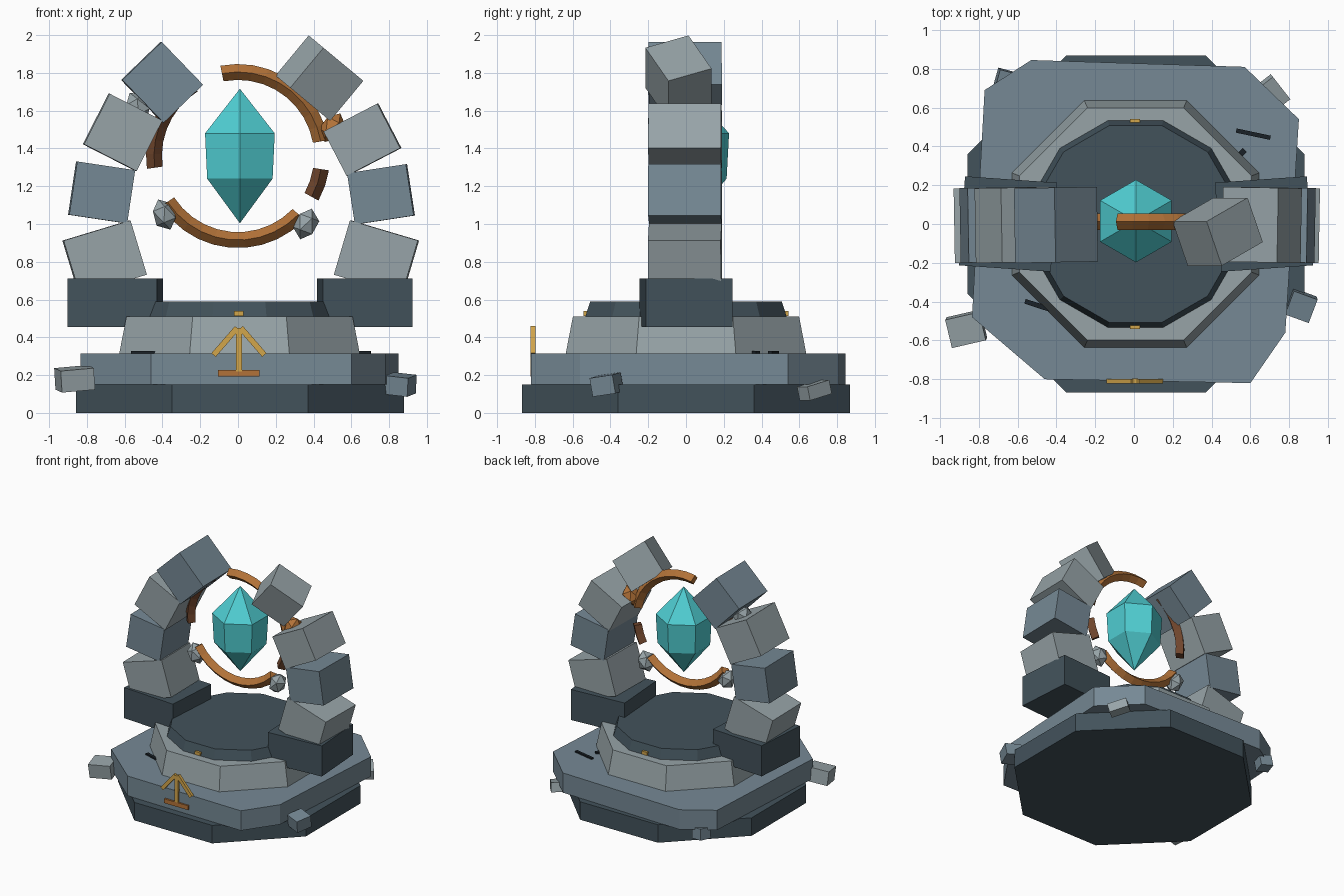
import bpy
from math import sin, cos, pi, radians
from mathutils import Matrix, Vector, Euler

if "Cube" in bpy.data.objects:
    bpy.data.objects.remove(bpy.data.objects["Cube"])


def material(name, rgb):
    m = bpy.data.materials.new(name)
    m.diffuse_color = (*rgb, 1)
    m.use_nodes = True
    m.node_tree.nodes["Principled BSDF"].inputs["Base Color"].default_value = m.diffuse_color
    return m


DARK = material("dark_slate", (.055, .085, .105))
MID = material("blue_stone", (.18, .25, .30))
LIGHT = material("pale_stone", (.31, .37, .39))
TEAL = material("teal_crystal", (.08, .62, .65))
COPPER = material("copper", (.45, .17, .04))
BROWN = material("old_copper", (.16, .06, .025))
GOLD = material("gold", (.65, .38, .07))
BLACK = material("crack_black", (.01, .015, .02))


def mesh(name, verts, faces, mat):
    me = bpy.data.meshes.new(name)
    me.from_pydata(verts, [], faces)
    me.materials.append(mat)
    ob = bpy.data.objects.new(name, me)
    bpy.context.collection.objects.link(ob)
    return ob


def loft(name, rings, mat):
    """Skin a stack of rings with equal point counts and cap both ends."""
    n = len(rings[0])
    faces = [tuple(reversed(range(n)))]
    for k in range(len(rings) - 1):
        for i in range(n):
            j = (i + 1) % n
            faces.append((k*n + i, k*n + j, k*n + n + j, k*n + n + i))
    faces.append(tuple(range((len(rings) - 1) * n, len(rings) * n)))
    return mesh(name, [p for r in rings for p in r], faces, mat)


def ngon(n, r, z, turn=0.0, cx=0.0, cy=0.0):
    return [(cx + r*cos(2*pi*i/n + turn), cy + r*sin(2*pi*i/n + turn), z) for i in range(n)]


def box(name, loc, size, rot, mat):
    """Box with rotation in degrees (Euler) or a 3x3 matrix."""
    r = rot if isinstance(rot, Matrix) else Euler([radians(a) for a in rot]).to_matrix()
    ring = [(-.5, -.5), (.5, -.5), (.5, .5), (-.5, .5)]
    rings = [[Vector(loc) + r @ Vector((x*size[0], y*size[1], z*size[2])) for x, y in ring]
             for z in (-.5, .5)]
    return loft(name, rings, mat)


def arc(name, a0, a1, mat, cz=1.36, r=.445, t=.042):
    """Diamond-section piece of the ring, angles in degrees."""
    steps = max(2, round((a1 - a0) / 10))
    rings = []
    for s in range(steps + 1):
        a = radians(a0 + (a1 - a0) * s / steps)
        rings.append([((r + dr)*cos(a), .012 + dy, cz + (r + dr)*sin(a))
                      for dr, dy in ((t, 0), (0, t), (-t, 0), (0, -t))])
    return loft(name, rings, mat)


# stepped base
loft("base_step", [ngon(8, .94, z, pi/8, .01) for z in (0, .15)], DARK)
slab = [(-.53, .845), (-.77, .69), (-.835, -.48), (-.46, -.80),
        (.60, -.82), (.78, -.56), (.85, .54), (.57, .81)]
loft("worn_slab", [[(x, y, z) for x, y in slab] for z in (.15, .315)], MID)
loft("collar", [ngon(8, .69, .31, pi/8, .008), ngon(8, .648, .51, pi/8, .008)], LIGHT)
loft("dais", [ngon(12, .555, .50, pi/12, .008), ngon(12, .525, .59, pi/12, .008)], DARK)

# plinths under both sides of the arch
for s, cx in ((-1, -.65), (1, .67)):
    box("arch_plinth", (cx, 0, .583), (.475, .46, .255), (0, 0, 4*s), DARK)

# arch stones: centre x, z, width, height, lean
stones = [(-.706, .822, .37, .30, 16.8), (-.722, 1.167, .31, .285, -8.5),
          (-.611, 1.485, .313, .30, -27), (-.402, 1.75, .315, .29, -46),
          (.733, .822, .375, .30, -16.5), (.757, 1.157, .315, .275, 8.7),
          (.659, 1.446, .32, .265, 27.4)]
for i, (x, z, w, h, lean) in enumerate(stones):
    box("arch_stone", (x, -.005, z), (w, .385, h), (0, -lean, 1 if x < 0 else -1),
        MID if i in (1, 3, 5) else LIGHT)

# slipped top stone, twisted about its own length
u, n, y = Vector((.64, 0, .77)), Vector((.77, 0, -.64)), Vector((0, 1, 0))
t = radians(24)
axes = Matrix((u, y*cos(t) - n*sin(t), -(n*cos(t) + y*sin(t)))).transposed()
box("slipped_stone", (.431, -.04, 1.772), (.275, .25, .30), axes, LIGHT)

# floating crystal
loft("crystal", [ngon(6, .001, 1.005, pi/6, .01, .015), ngon(6, .20, 1.24, pi/6, .01, .015),
                 ngon(6, .213, 1.48, pi/6, .01, .015), ngon(6, .001, 1.715, pi/6, .01, .015)], TEAL)

# broken ring
arc("ring_bottom", 213, 316, COPPER)
arc("ring_top", 10, 101, COPPER)
arc("ring_left", 122, 188, BROWN)
arc("ring_right", -29, -9, BROWN)

# faceted knobs on the ring breaks
for x, z, mat in ((-.39, 1.05, LIGHT), (.36, 1.0, LIGHT), (-.53, 1.62, LIGHT), (.50, 1.51, COPPER)):
    bpy.ops.mesh.primitive_ico_sphere_add(subdivisions=1, radius=.08, location=(x, .01, z),
                                          rotation=(0, x, 0))
    knob = bpy.context.object
    knob.name = "ring_knob"
    knob.scale = (.85, .95, 1.08)
    knob.data.materials.append(mat)

# gold arrow emblem on the front and inlays on the dais
box("emblem_stem", (.005, -.81, .335), (.03, .026, .23), (0, 0, 0), GOLD)
for s in (-1, 1):
    box("emblem_branch", (.005 + s*.072, -.81, .378), (.03, .024, .19), (0, -s*41, 0), GOLD)
    box("dais_inlay", (.005, s*.532, .527), (.05, .02, .026), (0, 0, 0), GOLD)
box("emblem_bar", (.005, -.81, .21), (.22, .026, .036), (0, 0, 0), COPPER)

# cracks on the slab
box("crack", (.615, .463, .32), (.18, .022, .014), (0, 0, -12), BLACK)
box("crack", (.56, .37, .32), (.03, .03, .014), (0, 0, 45), BLACK)
box("crack", (-.495, -.42, .32), (.14, .025, .014), (0, 0, -18), BLACK)

# fallen rubble around the base
box("rubble", (-.865, -.54, .18), (.18, .15, .115), (6, -5, 13), LIGHT)
box("rubble", (.86, -.42, .15), (.13, .13, .10), (8, 6, -20), MID)
box("rubble", (.72, .68, .12), (.09, .15, .075), (14, 0, 38), LIGHT)
box("rubble", (-.66, .74, .12), (.10, .10, .09), (5, 8, -15), MID)
